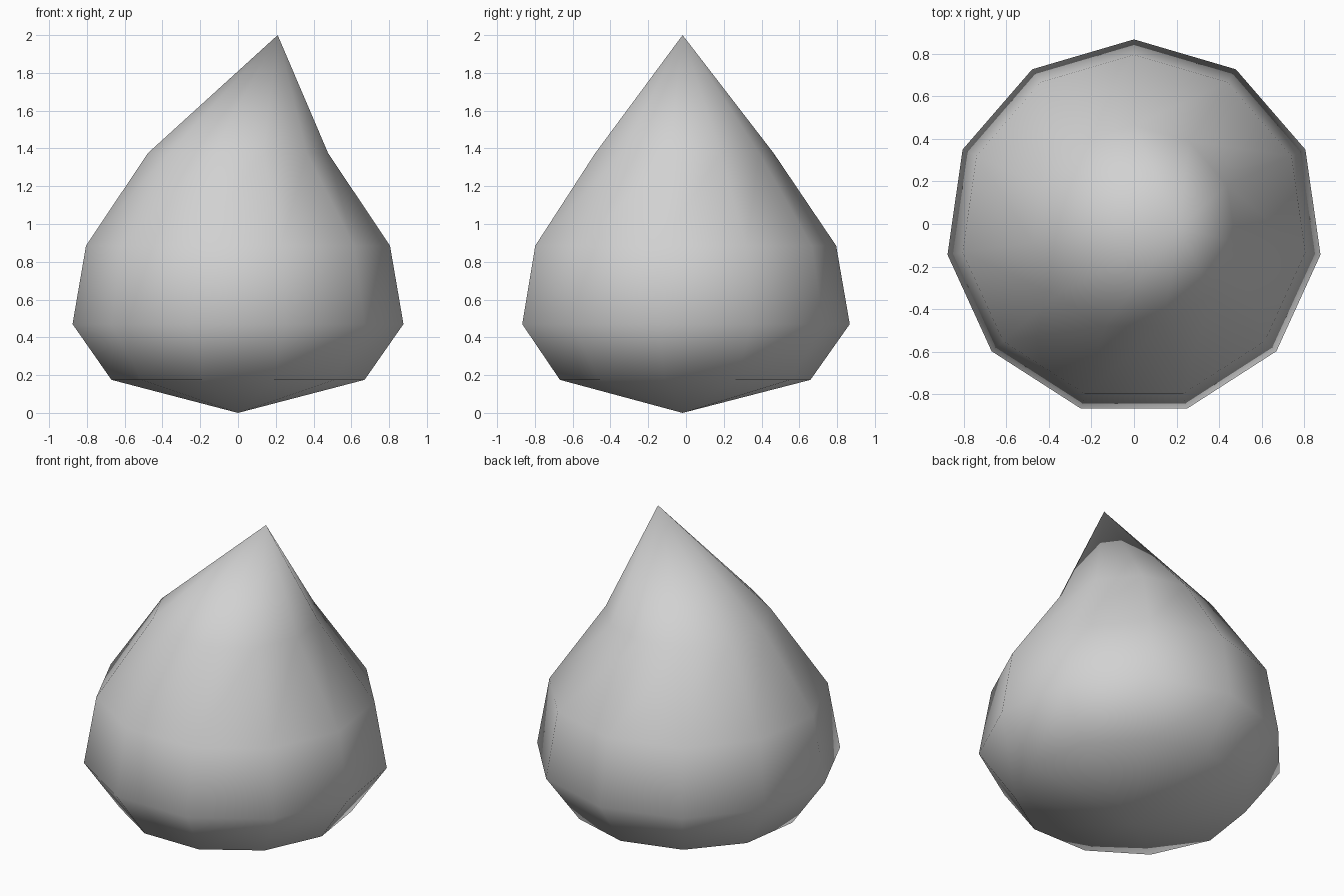
import bpy, bmesh, math

cube = bpy.data.objects.get("Cube")
if cube:
    bpy.data.objects.remove(cube, do_unlink=True)

SIDES = 11
CENTRE_Y = -0.018
RINGS = [(0.677, 0.175), (0.885, 0.47), (0.813, 0.885), (0.482, 1.375)]  # radius, height

# Plain grey material
grey = bpy.data.materials.new("light_grey")
grey.use_nodes = True
colour = (0.64, 0.64, 0.64, 1.0)
grey.diffuse_color = colour
grey.node_tree.nodes["Principled BSDF"].inputs["Base Color"].default_value = colour

bm = bmesh.new()


def add_ring(radius, z):
    """Ring of vertices with one corner pointing to the back."""
    angles = [math.pi / 2 + math.tau * i / SIDES for i in range(SIDES)]
    return [bm.verts.new((radius * math.cos(a), CENTRE_Y + radius * math.sin(a), z))
            for a in angles]


# Body rings, with a pointed base and a tip leaning to the left
rings = [add_ring(r, z) for r, z in RINGS]
base = bm.verts.new((0, CENTRE_Y, 0))
tip = bm.verts.new((0.21, CENTRE_Y, 2))

for i in range(SIDES):
    j = (i + 1) % SIDES
    bm.faces.new((base, rings[0][j], rings[0][i]))
    for low, high in zip(rings, rings[1:]):
        bm.faces.new((low[i], low[j], high[j], high[i]))
    bm.faces.new((rings[-1][i], rings[-1][j], tip))

# Smooth shading over the whole drop
for face in bm.faces:
    face.smooth = True
bmesh.ops.recalc_face_normals(bm, faces=bm.faces)

mesh = bpy.data.meshes.new("drop_body")
bm.to_mesh(mesh)
bm.free()
mesh.materials.append(grey)
drop = bpy.data.objects.new("drop_body", mesh)
bpy.context.collection.objects.link(drop)
